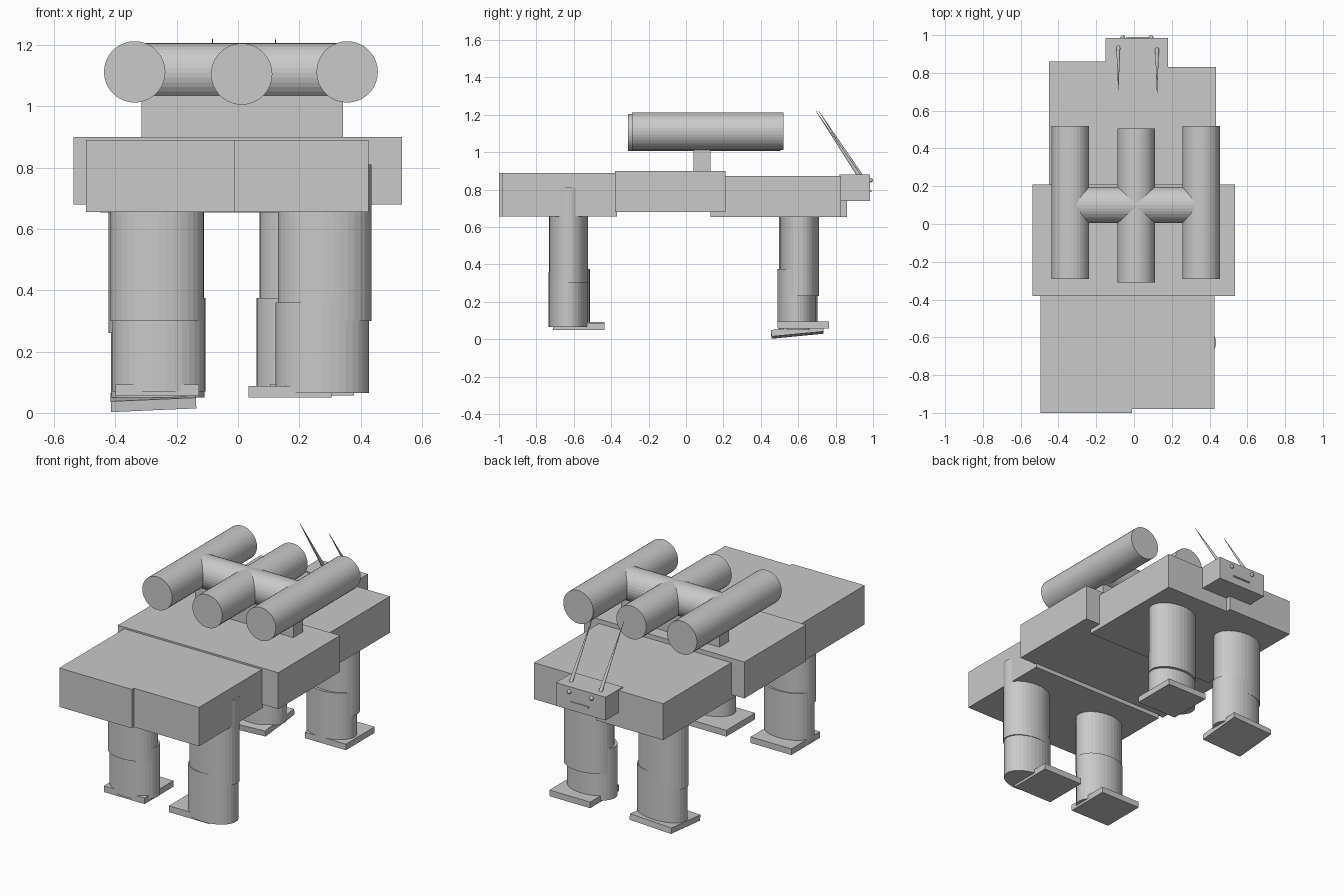
import bpy
from math import radians
from mathutils import Vector

cube = bpy.data.objects.get("Cube")
if cube:
    bpy.data.objects.remove(cube, do_unlink=True)

# Single grey material
grey = bpy.data.materials.new("plain_grey")
grey.use_nodes = True
COLOUR = (0.588, 0.588, 0.588, 1)
grey.diffuse_color = COLOUR
grey.node_tree.nodes["Principled BSDF"].inputs["Base Color"].default_value = COLOUR


def finish(name):
    ob = bpy.context.object
    ob.name = name
    ob.data.materials.append(grey)
    return ob


def box(name, x, y, z):
    """Box from (min, max) ranges."""
    lo, hi = Vector((x[0], y[0], z[0])), Vector((x[1], y[1], z[1]))
    bpy.ops.mesh.primitive_cube_add(size=1, location=(lo + hi) / 2)
    ob = finish(name)
    ob.scale = hi - lo
    return ob


def rod(name, start, end, r1, r2=None, sides=36):
    """Cylinder or cone between two points."""
    start, end = Vector(start), Vector(end)
    axis = end - start
    bpy.ops.mesh.primitive_cone_add(
        vertices=sides, radius1=r1, radius2=r1 if r2 is None else r2,
        depth=axis.length, location=(start + end) / 2,
        rotation=axis.to_track_quat("Z", "Y").to_euler())
    return finish(name)


def leg_part(name, cx, cy, bottom, top):
    """Upright oval leg section."""
    ob = rod(name, (cx, cy, bottom), (cx, cy, top), 1)
    ob.rotation_euler = (0, 0, 0)
    ob.scale = (0.152, 0.104, 1)


# Body slabs
box("front_body_right", (-0.495, -0.01), (-1.0, -0.37), (0.655, 0.89))
box("front_body_left", (-0.01, 0.425), (-0.98, -0.37), (0.655, 0.89))
box("middle_body", (-0.537, 0.535), (-0.38, 0.21), (0.68, 0.90))
box("back_body_right", (-0.45, 0.0), (0.13, 0.86), (0.653, 0.873))
box("back_body_left", (0.0, 0.435), (0.13, 0.83), (0.653, 0.873))

# Head with eyes, mouth and antennae
box("head", (-0.152, 0.18), (0.82, 0.985), (0.74, 0.88))
box("mouth", (-0.04, 0.08), (0.983, 0.991), (0.786, 0.794))
for x in (-0.06, 0.09):
    bpy.ops.mesh.primitive_uv_sphere_add(
        segments=12, ring_count=8, radius=0.013, location=(x, 0.986, 0.85))
    finish("eye")
rod("antenna_right", (-0.083, 0.945, 0.86), (-0.083, 0.71, 1.22), 0.011, 0.001, 12)
rod("antenna_left", (0.122, 0.935, 0.86), (0.122, 0.695, 1.22), 0.011, 0.001, 12)

# Barrels, crossbar and mount
box("barrel_mount", (-0.315, 0.342), (0.04, 0.13), (0.89, 1.04))
rod("crossbar", (-0.337, 0.1, 1.11), (0.355, 0.1, 1.11), 0.096)
rod("barrel_right", (-0.337, -0.29, 1.112), (-0.337, 0.52, 1.112), 0.1)
rod("barrel_middle", (0.012, -0.31, 1.105), (0.012, 0.505, 1.105), 0.1)
rod("barrel_left", (0.356, -0.29, 1.112), (0.356, 0.52, 1.112), 0.1)

# Legs: upper (x, y, bottom, top) then lower (x, y, bottom, top), overlapping
LEGS = {
    "front_left": ((0.283, -0.628, 0.30, 0.81), (0.275, -0.630, 0.065, 0.36)),
    "front_right": ((-0.263, -0.628, 0.30, 0.70), (-0.258, -0.618, 0.07, 0.375)),
    "back_left": ((0.222, 0.608, 0.23, 0.70), (0.212, 0.592, 0.065, 0.375)),
    "back_right": ((-0.270, 0.600, 0.26, 0.70), (-0.262, 0.600, 0.05, 0.35)),
}
for name, (upper, lower) in LEGS.items():
    leg_part(name + "_upper_leg", *upper)
    leg_part(name + "_lower_leg", *lower)

# Feet, the back right one tilted
box("front_left_foot", (0.035, 0.305), (-0.71, -0.435), (0.05, 0.088))
box("front_right_foot", (-0.40, -0.127), (-0.71, -0.435), (0.055, 0.092))
box("back_left_foot", (0.105, 0.378), (0.49, 0.765), (0.057, 0.094))
tilted = box("back_right_foot", (-0.415, -0.137), (0.455, 0.735), (0.022, 0.057))
tilted.rotation_euler = (radians(5.5), radians(-2.5), 0)
